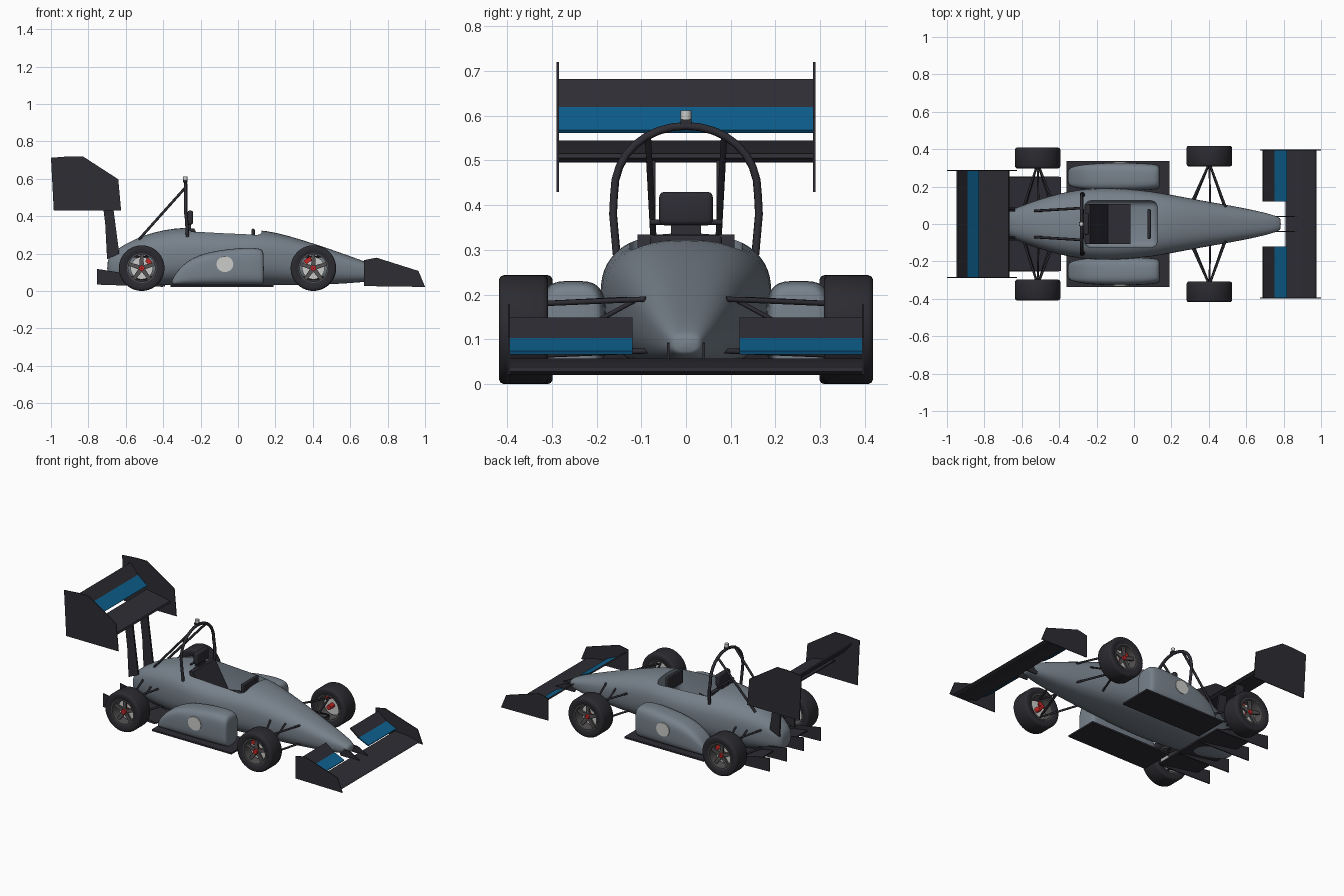
import bpy, bmesh, math
from mathutils import Vector

if "Cube" in bpy.data.objects:
    bpy.data.objects.remove(bpy.data.objects["Cube"])


def material(name, r, g, b):
    m = bpy.data.materials.new(name)
    m.diffuse_color = (r, g, b, 1)
    m.use_nodes = True
    m.node_tree.nodes["Principled BSDF"].inputs["Base Color"].default_value = m.diffuse_color
    return m


GREY = material("body grey", 0.185, 0.22, 0.26)
DARK = material("carbon black", 0.027, 0.026, 0.034)
TYRE = material("tyre rubber", 0.024, 0.024, 0.030)
BLUE = material("blue", 0.004, 0.115, 0.27)
LIGHT = material("light grey", 0.60, 0.60, 0.58)
RIM = material("rim grey", 0.09, 0.085, 0.085)
RED = material("red", 0.55, 0.02, 0.02)


def mesh(name, verts, faces, mat, smooth=False):
    me = bpy.data.meshes.new(name)
    me.from_pydata(verts, [], faces)
    bm = bmesh.new()
    bm.from_mesh(me)
    bmesh.ops.recalc_face_normals(bm, faces=bm.faces)
    bm.to_mesh(me)
    bm.free()
    ob = bpy.data.objects.new(name, me)
    bpy.context.collection.objects.link(ob)
    me.materials.append(mat)
    if smooth:
        smooth_by_angle(ob)
    return ob


def select(ob):
    bpy.ops.object.select_all(action='DESELECT')
    ob.select_set(True)
    bpy.context.view_layer.objects.active = ob


def smooth_by_angle(ob):
    select(ob)
    bpy.ops.object.shade_smooth_by_angle(angle=math.radians(40))


def apply_all(ob):
    select(ob)
    for m in list(ob.modifiers):
        bpy.ops.object.modifier_apply(modifier=m.name)


def skin(name, rings, mat, closed_path=False):
    n, k = len(rings[0]), len(rings)
    faces = [(i * n + j, i * n + (j + 1) % n, (i + 1) % k * n + (j + 1) % n, (i + 1) % k * n + j)
             for i in range(k if closed_path else k - 1) for j in range(n)]
    if not closed_path:
        faces += [tuple(range(n)), tuple(range((k - 1) * n, k * n))]
    return mesh(name, [v for r in rings for v in r], faces, mat)


def loft(name, stations, yc, power, waist, mat, n=28):
    """Superellipse sections given as (x, half width, bottom, top)."""
    rings = []
    for x, w, lo, hi in stations:
        zc, ring = lo + waist * (hi - lo), []
        for i in range(n):
            a = 2 * math.pi * (i + 0.5) / n
            c, s = math.cos(a), math.sin(a)
            h = hi - zc if s > 0 else zc - lo
            ring.append((x, yc + w * math.copysign(abs(c) ** (2 / power), c),
                         zc + h * math.copysign(abs(s) ** (2 / power), s)))
        rings.append(ring)
    ob = skin(name, rings, mat)
    ob.modifiers.new("smooth", 'SUBSURF').levels = 1
    return ob


def prism(name, pts, y0, y1, mat, bevel=0):
    """Side outline of (x, z) points extruded across y."""
    ob = skin(name, [[(x, y, z) for x, z in pts] for y in (y0, y1)], mat)
    if bevel:
        b = ob.modifiers.new("bevel", 'BEVEL')
        b.width, b.segments = bevel, 3
        apply_all(ob)
        smooth_by_angle(ob)
    return ob


def box(name, x0, x1, y0, y1, z0, z1, mat, bevel=0):
    return prism(name, [(x0, z0), (x1, z0), (x1, z1), (x0, z1)], y0, y1, mat, bevel)


def slab(name, a, b, y0, y1, mat, t=0.008):
    """Sloping wing panel from (x, z) point a to b."""
    d = Vector((b[0] - a[0], b[1] - a[1])).normalized() * t / 2
    nx, nz = -d.y, d.x
    return prism(name, [(a[0] + nx, a[1] + nz), (b[0] + nx, b[1] + nz),
                        (b[0] - nx, b[1] - nz), (a[0] - nx, a[1] - nz)], y0, y1, mat)


def lathe(name, profile, x, y, z, mat, n=40):
    """Closed (radius, y offset) profile turned round an axle along y."""
    rings = [[(x + r * math.cos(a), y + o, z + r * math.sin(a)) for r, o in profile]
             for a in (2 * math.pi * i / n for i in range(n))]
    ob = skin(name, rings, mat, True)
    smooth_by_angle(ob)
    return ob


def tube(name, pts, r, mat=DARK):
    cu = bpy.data.curves.new(name, 'CURVE')
    cu.dimensions, cu.bevel_depth, cu.bevel_resolution = '3D', r, 2
    cu.use_fill_caps = True
    sp = cu.splines.new('POLY')
    sp.points.add(len(pts) - 1)
    for p, q in zip(sp.points, pts):
        p.co = (*q, 1)
    ob = bpy.data.objects.new(name, cu)
    bpy.context.collection.objects.link(ob)
    cu.materials.append(mat)
    return ob


# Main hull with the cockpit cut into it
hull = loft("hull", [
    (-0.70, 0.045, 0.08, 0.16), (-0.68, 0.065, 0.06, 0.20), (-0.60, 0.10, 0.045, 0.255),
    (-0.50, 0.135, 0.035, 0.30), (-0.40, 0.165, 0.03, 0.327), (-0.28, 0.187, 0.03, 0.342),
    (-0.18, 0.194, 0.03, 0.335), (-0.05, 0.191, 0.03, 0.327), (0.10, 0.175, 0.03, 0.329),
    (0.20, 0.157, 0.03, 0.315), (0.35, 0.128, 0.03, 0.272), (0.50, 0.102, 0.035, 0.222),
    (0.65, 0.073, 0.045, 0.168), (0.74, 0.050, 0.055, 0.134), (0.775, 0.036, 0.065, 0.115),
    (0.785, 0.028, 0.07, 0.108)], 0, 2.6, 0.55, GREY)
cutter = box("cockpit_cutter", -0.265, 0.125, -0.125, 0.125, 0.12, 0.5, GREY, 0.035)
cutter.hide_render = True
cut = hull.modifiers.new("cockpit", 'BOOLEAN')
cut.operation, cut.object, cut.solver = 'DIFFERENCE', cutter, 'EXACT'
apply_all(hull)
smooth_by_angle(hull)
bpy.data.objects.remove(cutter)

# Cockpit fittings
prism("seat", [(-0.26, 0.335), (-0.235, 0.335), (-0.14, 0.17), (-0.02, 0.19), (-0.02, 0.11),
               (-0.26, 0.11)], -0.108, 0.108, DARK)
box("headrest", -0.27, -0.24, -0.06, 0.06, 0.355, 0.43, DARK, 0.012)
box("headrest_post", -0.272, -0.25, -0.034, 0.034, 0.30, 0.36, DARK)
box("steering_wheel", 0.072, 0.09, -0.08, 0.08, 0.24, 0.333, DARK, 0.008)

# Roll hoop, braces and the beacon on top
hoop = [(-0.27, -0.155, 0.29), (-0.275, -0.163, 0.38)]
for i in range(17):
    a = math.pi * (1 - i / 16)
    hoop.append((-0.28, 0.161 * math.cos(a), 0.42 + 0.157 * math.sin(a) ** 0.9 if 0 < i < 16 else 0.42))
hoop += [(-0.275, 0.163, 0.38), (-0.27, 0.155, 0.29)]
tube("roll_hoop", hoop, 0.009)
tube("hoop_crossbar", [(-0.272, -0.08, 0.362), (-0.272, 0.08, 0.362)], 0.006)
box("beacon_base", -0.294, -0.27, -0.012, 0.012, 0.58, 0.592, DARK)
tube("beacon", [(-0.282, 0, 0.59), (-0.282, 0, 0.612)], 0.012, LIGHT)

# Rear wing elements across the car
prism("rear_wing_main", [(-0.665, 0.505), (-0.67, 0.515), (-0.72, 0.525), (-0.83, 0.545),
                         (-0.83, 0.538), (-0.72, 0.502), (-0.68, 0.496)], -0.285, 0.285, DARK)
slab("rear_flap_blue", (-0.83, 0.565), (-0.893, 0.617), -0.285, 0.285, BLUE)
slab("rear_flap_top", (-0.893, 0.617), (-0.945, 0.68), -0.285, 0.285, DARK)

# Front wing main plane, diffuser ramp
prism("front_wing_main", [(0.975, 0.028), (0.965, 0.036), (0.90, 0.05), (0.81, 0.057),
                          (0.81, 0.048), (0.90, 0.024), (0.96, 0.021)], -0.395, 0.395, DARK)
slab("diffuser_ramp", (-0.39, 0.028), (-0.665, 0.075), -0.25, 0.25, DARK)

pod = [(-0.355, 0.035, 0.035, 0.055), (-0.34, 0.05, 0.033, 0.085), (-0.30, 0.062, 0.033, 0.138),
       (-0.24, 0.07, 0.033, 0.180), (-0.16, 0.075, 0.033, 0.208), (-0.05, 0.077, 0.033, 0.225),
       (0.06, 0.073, 0.033, 0.234), (0.115, 0.068, 0.033, 0.228), (0.132, 0.062, 0.033, 0.218),
       (0.138, 0.055, 0.04, 0.20)]

for s, side in ((1, "left"), (-1, "right")):
    # Side pod, round plate and floor panel
    p = loft("side_pod_" + side, pod, s * 0.252, 3.6, 0.5, GREY, 24)
    apply_all(p)
    smooth_by_angle(p)
    prism("round_plate_" + side, [(-0.07 + 0.045 * math.cos(i * math.pi / 12),
                                   0.143 + 0.042 * math.sin(i * math.pi / 12)) for i in range(24)],
          s * 0.322, s * 0.331, LIGHT)
    box("floor_panel_" + side, -0.36, 0.19, s * 0.13, s * 0.337, 0.022, 0.032, DARK)

    # Hoop brace, wing pylon, diffuser fins
    tube("hoop_brace_" + side, [(-0.282, s * 0.085, 0.552), (-0.53, s * 0.07, 0.275)], 0.007)
    prism("wing_pylon_" + side, [(-0.73, 0.52), (-0.675, 0.51), (-0.665, 0.43), (-0.635, 0.20),
                                 (-0.70, 0.17), (-0.71, 0.36)], s * 0.068, s * 0.08, DARK)
    for y in (0.085, 0.25):
        prism("diffuser_fin_" + side, [(-0.755, 0.118), (-0.755, 0.034), (-0.40, 0.022),
                                       (-0.40, 0.032), (-0.64, 0.10)],
              s * (y - 0.003), s * (y + 0.003), DARK)

    # Wing end plates
    prism("rear_end_plate_" + side, [(-1, 0.712), (-0.90, 0.72), (-0.83, 0.72), (-0.64, 0.597),
                                     (-0.625, 0.43), (-0.985, 0.43)], s * 0.284, s * 0.289, DARK)
    prism("front_end_plate_" + side, [(0.675, 0.026), (0.675, 0.165), (0.74, 0.178), (0.965, 0.107),
                                      (1, 0.022)], s * 0.393, s * 0.398, DARK)
    # Front flaps and nose mounts
    slab("front_flap_blue_" + side, (0.817, 0.07), (0.75, 0.10), s * 0.12, s * 0.394, BLUE)
    slab("front_flap_top_" + side, (0.75, 0.10), (0.69, 0.146), s * 0.12, s * 0.394, DARK)
    prism("nose_mount_" + side, [(0.72, 0.095), (0.80, 0.092), (0.88, 0.05), (0.74, 0.05)],
          s * 0.037, s * 0.043, DARK)

    # Wheels and suspension on both axles
    for axle, wx, wy, feet, cal in (("front", 0.403, 0.363, ((0.31, 0.12), (0.49, 0.09)), 125),
                                    ("rear", -0.515, 0.353, ((-0.59, 0.09), (-0.44, 0.13)), 40)):
        tag, y, z, h = f"{axle}_{side}", s * wy, 0.122, 0.055
        lathe("tyre_" + tag, [(0.078, -h + 0.006), (0.095, -h), (0.112, -h), (0.119, -h + 0.004),
                              (0.122, -h + 0.012), (0.122, h - 0.012), (0.119, h - 0.004),
                              (0.112, h), (0.095, h), (0.078, h - 0.006)], wx, y, z, TYRE)
        lathe("rim_barrel_" + tag, [(0.079, -0.05), (0.079, 0.05), (0.072, 0.05), (0.072, -0.05)],
              wx, y, z, RIM)
        lathe("brake_disc_" + tag, [(0.002, -0.004), (0.002, 0.004), (0.06, 0.004), (0.06, -0.004)],
              wx, y, z, LIGHT)
        lathe("hub_" + tag, [(0.001, -0.045), (0.001, 0.04), (0.012, 0.04), (0.015, 0.034),
                             (0.015, -0.045)], wx, y, z, RED, 16)
        for k in range(5):
            a = math.radians(90 + 72 * k)
            c, d = math.cos(a), math.sin(a)
            prism("spoke_" + tag, [(wx + r * c - w * d, z + r * d + w * c) for r, w in
                                   ((0.012, 0.012), (0.075, 0.009), (0.075, -0.009), (0.012, -0.012))],
                  y + s * 0.022, y + s * 0.033, RIM)
        arc = [math.radians(cal + t) for t in (-22, 0, 22)]
        prism("caliper_" + tag, [(wx + 0.064 * math.cos(a), z + 0.064 * math.sin(a)) for a in arc]
              + [(wx + 0.04 * math.cos(a), z + 0.04 * math.sin(a)) for a in reversed(arc)],
              y - s * 0.012, y + s * 0.014, RED)
        for fx, fy in feet:
            tube("upper_arm_" + tag, [(wx, s * 0.325, 0.18), (fx, s * fy, 0.19)], 0.006)
            tube("lower_arm_" + tag, [(wx, s * 0.325, 0.065), (fx, s * fy * 0.8, 0.075)], 0.006)
        tube("push_rod_" + tag, [(wx, s * 0.32, 0.075), (wx + 0.005, s * 0.09, 0.20)], 0.005)
